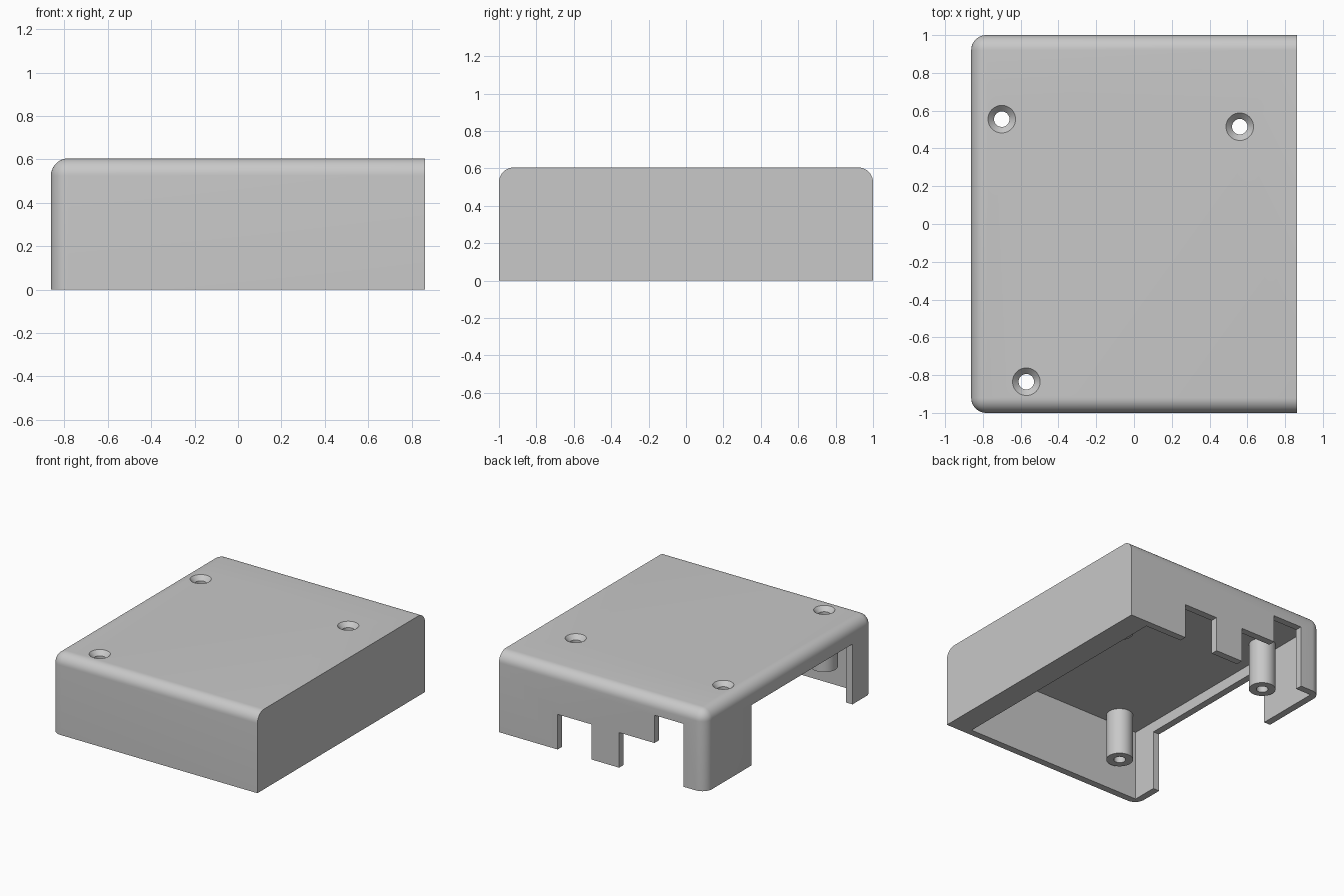
import bpy
import bmesh
import math
from mathutils import Matrix, Vector

if "Cube" in bpy.data.objects:
    bpy.data.objects.remove(bpy.data.objects["Cube"], do_unlink=True)

W, D, H = 0.862, 1.0, 0.605      # half width, half depth, height
WALL, THICK_WALL, CEILING = 0.053, 0.18, 0.535
ROUND = 0.08
SCREWS = [(-0.70, 0.555), (0.56, 0.515), (-0.57, -0.835)]

plastic = bpy.data.materials.new("grey plastic")
plastic.use_nodes = True
colour = (0.58, 0.58, 0.58, 1)
plastic.diffuse_color = colour
plastic.node_tree.nodes["Principled BSDF"].inputs["Base Color"].default_value = colour


def make_object(name, bm):
    mesh = bpy.data.meshes.new(name)
    bmesh.ops.recalc_face_normals(bm, faces=bm.faces)
    bm.to_mesh(mesh)
    bm.free()
    mesh.materials.append(plastic)
    obj = bpy.data.objects.new(name, mesh)
    bpy.context.scene.collection.objects.link(obj)
    return obj


def box_bmesh(low, high):
    low, high = Vector(low), Vector(high)
    bm = bmesh.new()
    bmesh.ops.create_cube(bm, size=1)
    for v in bm.verts:
        v.co = (low + high) / 2 + v.co * (high - low)
    return bm


def box(name, low, high):
    return make_object(name, box_bmesh(low, high))


def cone(name, x, y, z0, z1, r0, r1):
    bm = bmesh.new()
    bmesh.ops.create_cone(bm, cap_ends=True, segments=48, radius1=r0, radius2=r1,
                          depth=z1 - z0, matrix=Matrix.Translation((x, y, (z0 + z1) / 2)))
    return make_object(name, bm)


def combine(target, tool, operation):
    """Apply a boolean and discard the tool object."""
    mod = target.modifiers.new(tool.name, 'BOOLEAN')
    mod.operation, mod.solver, mod.object = operation, 'EXACT', tool
    bpy.context.view_layer.update()
    graph = bpy.context.evaluated_depsgraph_get()
    mesh = bpy.data.meshes.new_from_object(target.evaluated_get(graph))
    target.modifiers.clear()
    target.data = mesh
    bpy.data.objects.remove(tool, do_unlink=True)


# Outer body: rounded everywhere except the underside and the flat +x end
bm = box_bmesh((-W, -D, 0), (W, D, H))
rounded = [e for e in bm.edges
           if not all(v.co.x > 0 for v in e.verts)
           and not all(v.co.z < 0.01 for v in e.verts)]
bmesh.ops.bevel(bm, geom=rounded, offset=ROUND, segments=10, profile=0.5, affect='EDGES')
case = make_object("case_cover", bm)

# Hollow inside and connector openings in the back and -x walls
cutters = [
    ("cavity", (-W + WALL, -D + WALL, -0.1), (W - THICK_WALL, D - WALL, CEILING)),
    ("back_opening_a", (0.088, 0.9, -0.1), (0.372, 1.1, 0.265)),
    ("back_opening_b", (-0.5, 0.9, -0.1), (-0.142, 1.1, 0.265)),
    ("back_opening_c", (-0.68, 0.9, -0.1), (-0.436, 1.1, 0.475)),
    ("side_opening", (-0.95, -0.755, -0.1), (-0.75, 0.447, 0.455)),
]
for name, low, high in cutters:
    combine(case, box(name, low, high), 'DIFFERENCE')

# Screw posts with through holes and countersinks
for x, y in SCREWS:
    combine(case, cone("screw_post", x, y, 0.178, CEILING + 0.03, 0.093, 0.093), 'UNION')
    combine(case, cone("screw_hole", x, y, -0.1, 0.8, 0.041, 0.041), 'DIFFERENCE')
    combine(case, cone("countersink", x, y, H - 0.035, H + 0.035, 0.039, 0.107), 'DIFFERENCE')

case.data.materials.clear()
case.data.materials.append(plastic)

# Smooth rounded surfaces, sharp corners
bpy.ops.object.select_all(action='DESELECT')
case.select_set(True)
bpy.context.view_layer.objects.active = case
bpy.ops.object.shade_smooth_by_angle(angle=math.radians(30))
